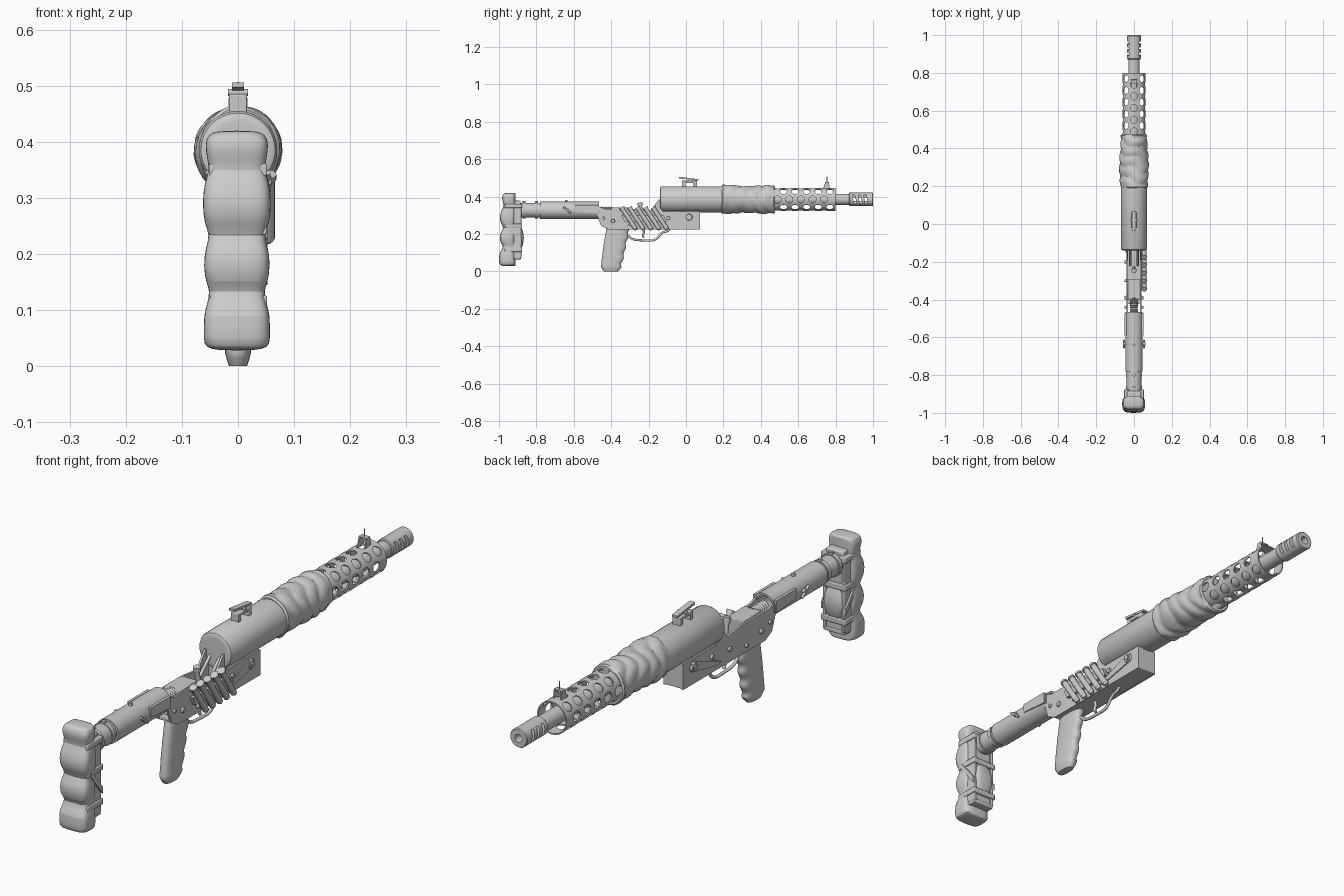
import bpy, bmesh, math, random
from mathutils import Vector, Matrix

if "Cube" in bpy.data.objects:
    bpy.data.objects.remove(bpy.data.objects["Cube"])
random.seed(4)
AX = 0.385  # height of barrel axis


def finish(name, bm):
    bmesh.ops.recalc_face_normals(bm, faces=bm.faces)
    me = bpy.data.meshes.new(name)
    bm.to_mesh(me)
    bm.free()
    o = bpy.data.objects.new(name, me)
    bpy.context.collection.objects.link(o)
    return o


def loft(name, rings, closed=False):
    bm = bmesh.new()
    vs = [[bm.verts.new(p) for p in r] for r in rings]
    n = len(rings[0])
    pairs = list(zip(vs, vs[1:])) + ([(vs[-1], vs[0])] if closed else [])
    for a, b in pairs:
        for i in range(n):
            bm.faces.new((a[i], a[(i + 1) % n], b[(i + 1) % n], b[i]))
    if not closed:
        bm.faces.new(vs[0])
        bm.faces.new(vs[-1])
    return finish(name, bm)


def lathe(name, prof, z=AX, x=0, n=40, closed=False):
    """Revolve (y, radius) pairs around an axis along y."""
    return loft(name, [[(x + r * math.cos(2 * math.pi * i / n), y, z + r * math.sin(2 * math.pi * i / n))
                        for i in range(n)] for y, r in prof], closed)


def tube(name, y0, y1, r, t, z=AX):
    return lathe(name, [(y0, r), (y1, r), (y1, r - t), (y0, r - t)], z, closed=True)


def plate(name, pts, x0, x1):
    """Extrude a (y, z) outline along x."""
    return loft(name, [[(x, y, z) for y, z in pts] for x in (x0, x1)])


def box(name, x0, x1, y0, y1, z0, z1, bev=0.003):
    o = plate(name, [(y0, z0), (y1, z0), (y1, z1), (y0, z1)], x0, x1)
    if bev:
        m = o.modifiers.new("bevel", 'BEVEL')
        m.width, m.segments = bev, 2
    return o


def rod(name, a, b, r, n=16, r2=None):
    a, b = Vector(a), Vector(b)
    bm = bmesh.new()
    q = (b - a).to_track_quat('Z', 'Y').to_matrix().to_4x4()
    bmesh.ops.create_cone(bm, cap_ends=True, segments=n, radius1=r, radius2=r if r2 is None else r2,
                          depth=(b - a).length, matrix=Matrix.Translation((a + b) / 2) @ q)
    return finish(name, bm)


def wire(name, pts, r, flat=1):
    c = bpy.data.curves.new(name, 'CURVE')
    c.dimensions, c.bevel_depth, c.bevel_resolution, c.use_fill_caps = '3D', r, 3, True
    s = c.splines.new('NURBS')
    s.points.add(len(pts) - 1)
    for p, q in zip(s.points, pts):
        p.co = (*q, 1)
    s.use_endpoint_u, s.order_u = True, 3
    o = bpy.data.objects.new(name, c)
    bpy.context.collection.objects.link(o)
    return o


def oval(cx, cy, hx, hy, z, p=0.5, n=28):
    """Rounded-rectangle ring at height z."""
    f = lambda v: math.copysign(abs(v) ** p, v)
    return [(cx + hx * f(math.cos(2 * math.pi * i / n)), cy + hy * f(math.sin(2 * math.pi * i / n)), z)
            for i in range(n)]


def cut(o, cutters):
    for c in cutters:
        c.hide_render = True
    bm = bmesh.new()
    for c in cutters:
        bm.from_mesh(c.data)
        bpy.data.objects.remove(c)
    k = finish("cutter", bm)
    m = o.modifiers.new("cut", 'BOOLEAN')
    m.operation, m.solver, m.object = 'DIFFERENCE', 'EXACT', k
    dg = bpy.context.evaluated_depsgraph_get()
    o_me = bpy.data.meshes.new_from_object(o.evaluated_get(dg))
    o.modifiers.clear()
    o.data = o_me
    bpy.data.objects.remove(k)


# Main body tube, barrel and pierced jacket
lathe("body_tube", [(-.14, .05), (-.14, .058), (-.136, .066), (-.128, .07), (.2, .07), (.2, .06)])
lathe("inner_barrel", [(.15, .03), (.88, .03)])
jacket = tube("barrel_jacket", .42, .80, .062, .005)
holes = []
for k in range(8):
    a = k * math.pi / 4
    d = Vector((math.cos(a), 0, math.sin(a)))
    for j in range(5):
        c = Vector((0, .49 + .062 * j + (.031 if k % 2 else 0), AX))
        holes.append(rod("hole", c + d * .045, c + d * .08, .019, 20))
cut(jacket, holes)

# Muzzle brake with side slots
brake = lathe("muzzle_brake", [(.872, .028), (.872, .033), (.876, .036), (.996, .036), (1, .033), (1, .015),
                               (.89, .015), (.88, .014)], n=32)
cut(brake, [plate("slot", [(y + .006, AX - .024), (y + .02, AX - .024), (y + .012, AX + .024), (y - .002, AX + .024)],
                  s * .013, s * .05) for y in (.892, .922, .952) for s in (1, -1)])

# Cloth wrap with twisted folds
rings = []
for j in range(43):
    t = j / 42
    y = .19 + .285 * t
    ring = []
    for i in range(56):
        a = 2 * math.pi * i / 56
        fold = abs(math.sin(y * 52 + 1.5 * math.sin(a + 1) + .6 * math.sin(3 * a + y * 20)))
        r = .0715 + .006 * fold + .003 * math.sin(2 * a + y * 25) + random.uniform(-.0006, .0006)
        r -= .003 * t + (.006 if j in (0, 42) else 0)
        ring.append((r * math.cos(a), y + .008 * math.sin(a + .5) * (1 - abs(2 * t - 1)), AX + r * math.sin(a)))
    rings.append(ring)
loft("cloth_wrap", rings)

# Rear sight
for y in (-.022, .04):
    box("rear_sight_leg", -.016, .016, y, y + .02, .448, .478)
box("rear_sight_base", -.016, .016, -.022, .06, .472, .485)
plate("rear_sight_leaf", [(-.038, .497), (.068, .485), (.068, .493), (-.038, .506)], -.011, .011)
rod("rear_sight_pin", (-.018, .02, .488), (.018, .02, .488), .006)

# Front sight
for s in (-1, 1):
    plate("front_sight_leg", [(.715, .437), (.77, .437), (.764, .478), (.745, .478), (.736, .45)], s * .013, s * .017)
box("front_sight_bridge", -.017, .017, .743, .764, .472, .478, .001)
rod("front_sight_post", (0, .754, .475), (0, .754, .507), .0022, 8)

# Receiver side plates, blocks and floor
outline = [(-.58, .35), (-.475, .35), (-.435, .335), (-.27, .335), (-.19, .325), (-.145, .385), (-.125, .385),
           (-.125, .32), (.075, .32), (.075, .225), (-.415, .225), (-.455, .245), (-.48, .312), (-.58, .312)]
for s in (-1, 1):
    plate("side_plate", outline, s * .033, s * .041)
    plate("side_arm_cover", [(-.59, .355), (-.47, .355), (-.47, .31), (-.59, .32)], s * .039, s * .049)
    for y, z, r in ((-.39, .27, .011), (-.44, .285, .008), (-.095, .285, .011), (-.3, .25, .008),
                    (-.2, .275, .01), (.016, .29, .02)):
        rod("plate_bolt", (s * .038, y, z), (s * .049, y, z), r, 16, r * .8)
    rod("bolt_head", (s * .045, .016, .29), (s * .054, .016, .29), .011, 6)
    plate("lever", [(-.15, .25), (-.13, .242), (.03, .275), (.03, .305), (.005, .308)], s * .040, s * .045)
    rod("lug_rod", (s * .02, -.22, .29), (s * .02, -.12, .38), .006)
box("front_block", -.036, .036, -.13, .074, .226, .322)
box("rear_block", -.034, .034, -.40, -.29, .23, .343)
box("receiver_floor", -.036, .036, -.42, -.12, .225, .24)
lathe("return_spring", [(-.47 + .006 * k, .022 if k % 2 else .017) for k in range(14)], .325, n=20)
rod("cocking_lever", (0, -.23, .27), (0, -.245, .355), .009)
rod("cocking_knob", (0, -.244, .35), (0, -.247, .368), .013)

# Cartridges held in a band on the right side
for i in range(5):
    y = -.345 + .042 * i
    a, b = Vector((.054, y, .342)), Vector((.054, y + .075, .228))
    rod("cartridge", a, b, .0115)
    rod("cartridge_rim", a, a.lerp(b, .07), .0145)
    rod("cartridge_tip", b, b + (b - a) * .06, .0115, 16, .006)
plate("cartridge_band", [(-.345, .302), (-.12, .302), (-.105, .268), (-.33, .268)], .04, .055)

# Stock tube with collars and clamp screws
tube("stock_tube", -.885, -.47, .039, .006, .327)
tube("stock_sleeve", -.78, -.465, .046, .008, .327)
for y in (-.865, -.80):
    tube("stock_collar", y - .008, y + .008, .043, .006, .327)
    rod("collar_screw", (0, y, .36), (0, y, .377), .008)
rod("cross_pin", (-.056, -.635, .33), (.06, -.635, .33), .008)
for s in (-1, 1):
    rod("wing_nut", (s * .053, -.655, .345), (s * .053, -.615, .312), .005)
rod("top_screw", (0, -.64, .36), (0, -.64, .382), .007)

# Shoulder frame
box("stock_board", -.036, .036, -.93, -.885, .07, .378, .006)
for s in (-1, 1):
    box("stock_rail", s * .034, s * .046, -.945, -.88, .075, .36)
box("stock_foot", -.045, .045, -.95, -.882, .065, .08)
loft("front_padding", [oval(0, -.89, hx, hy, z, .7) for z, hx, hy in
     ((.12, .02, .008), (.14, .036, .018), (.18, .042, .023), (.215, .036, .018), (.24, .02, .008))])
for z in (.115, .245, .35):
    box("stock_strap", -.052, .052, -.97, -.876, z - .011, z + .011)
for s in (-1, 1):
    plate("diagonal_strap", [(-.95, .23), (-.88, .145), (-.88, .17), (-.95, .255)], s * .046, s * .053)

# Lumpy shoulder pad
pad = [(.028, .035, -.98), (.034, .056, -.995), (.045, .06, -1), (.095, .059, -1), (.11, .053, -.988), (.135, .048, -.975),
       (.148, .055, -.99), (.18, .06, -.997), (.21, .056, -.992), (.235, .048, -.972), (.253, .058, -.99),
       (.29, .062, -.998), (.328, .058, -.987), (.35, .049, -.972), (.37, .053, -.98), (.395, .057, -.985),
       (.413, .052, -.978), (.42, .035, -.968)]
p = loft("shoulder_pad", [oval(-.002, (y0 - .912) / 2, hx, (-.912 - y0) / 2, z, .55) for z, hx, y0 in pad])
p.modifiers.new("smooth", 'SUBSURF').levels = 1

# Pistol grip with finger grooves
rings = []
for k in range(25):
    z = .005 + .225 * k / 24
    t = z / .23
    back = -.455 + .03 * t ** 1.5
    front = -.352 + .05 * t + .004 * math.sin(t * 26)
    e = (.7 if k == 0 else .9 if k == 1 else 1)
    rings.append(oval(0, (back + front) / 2, .023 * e, (front - back) / 2 * e, z if k else 0, .75))
loft("pistol_grip", rings)

# Trigger and guard
wire("trigger_guard", [(0, -.31, .195), (0, -.295, .17), (0, -.22, .165), (0, -.16, .165), (0, -.13, .21), (0, -.09, .215),
                       (0, -.085, .235)], .006)
wire("trigger", [(0, -.235, .235), (0, -.22, .21), (0, -.235, .195), (0, -.225, .18)], .006)

# Smooth shading with sharp edges kept
bpy.ops.object.select_all(action='DESELECT')
for o in bpy.context.scene.objects:
    if o.type == 'MESH':
        o.select_set(True)
        bpy.context.view_layer.objects.active = o
bpy.ops.object.shade_smooth_by_angle(angle=math.radians(35))
